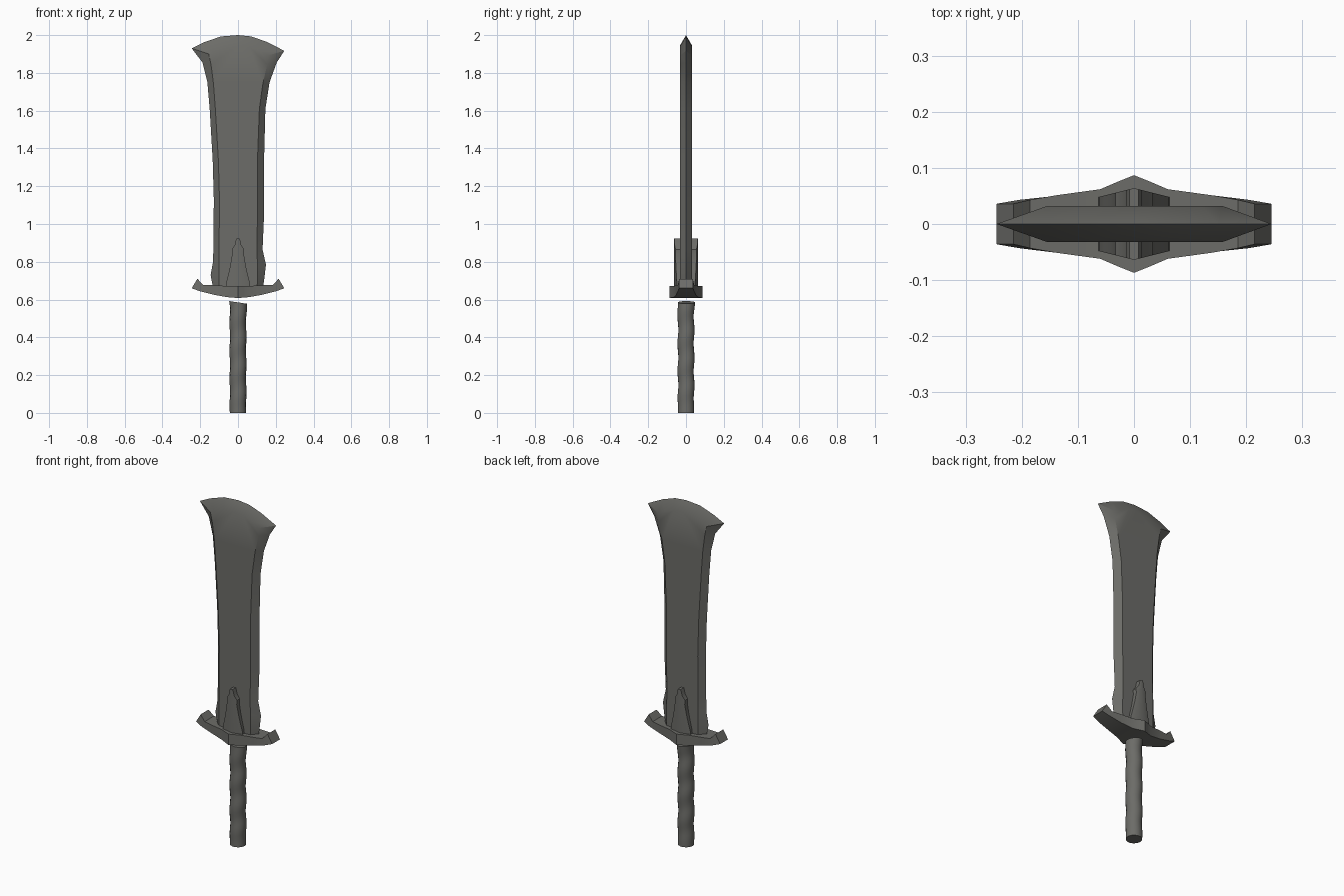
import bpy, bmesh, math

if "Cube" in bpy.data.objects:
    bpy.data.objects.remove(bpy.data.objects["Cube"])

steel = bpy.data.materials.new("dark_grey_metal")
steel.diffuse_color = (0.15, 0.15, 0.138, 1)
steel.use_nodes = True
steel.node_tree.nodes["Principled BSDF"].inputs["Base Color"].default_value = steel.diffuse_color


def loft(name, rings, angle=35):
    """Bridge closed rings of equal length and cap both ends."""
    bm = bmesh.new()
    loops = [[bm.verts.new(p) for p in ring] for ring in rings]
    n = len(loops[0])
    for a, b in zip(loops, loops[1:]):
        for i in range(n):
            j = (i + 1) % n
            bm.faces.new((a[i], a[j], b[j], b[i]))
    caps = [bm.faces.new(loops[0]), bm.faces.new(loops[-1])]
    bmesh.ops.recalc_face_normals(bm, faces=bm.faces)
    bmesh.ops.triangulate(bm, faces=[f for f in caps if len(f.verts) > 4])
    me = bpy.data.meshes.new(name)
    bm.to_mesh(me)
    bm.free()
    ob = bpy.data.objects.new(name, me)
    bpy.context.collection.objects.link(ob)
    me.materials.append(steel)
    bpy.ops.object.select_all(action='DESELECT')
    ob.select_set(True)
    bpy.context.view_layer.objects.active = ob
    bpy.ops.object.shade_smooth_by_angle(angle=math.radians(angle))
    return ob


# Blade: cutting edge (x, z) and the bevel's inward offset (dx, dz)
edge = [
    (-.13, .65, .03, 0), (-.145, .73, .045, 0), (-.132, .80, .032, 0),
    (-.13, .89, .03, 0), (-.128, 1.13, .03, 0), (-.134, 1.34, .03, 0),
    (-.15, 1.61, .03, 0), (-.162, 1.75, .032, -.005), (-.188, 1.855, .045, -.01),
    (-.245, 1.93, .09, -.03), (-.18, 1.962, .05, -.05), (-.09, 1.993, .02, -.055),
    (0, 2.0, 0, -.055), (.07, 1.993, -.01, -.055), (.15, 1.965, -.03, -.05),
    (.245, 1.917, -.087, -.025), (.205, 1.855, -.05, -.01), (.167, 1.75, -.035, -.005),
    (.145, 1.61, -.032, 0), (.138, 1.34, -.035, 0), (.138, 1.05, -.035, 0),
    (.13, .865, -.03, 0), (.148, .785, -.045, 0), (.138, .70, -.035, 0),
    (.13, .65, -.03, 0),
]
T = .032
inner = [(x + dx, z + dz) for x, z, dx, dz in edge]
loft("blade", [[(x, -T, z) for x, z in inner],
               [(x, 0, z) for x, z, _, _ in edge],
               [(x, T, z) for x, z in inner]], 30)

# Crossguard: half stations (bottom x, bottom z, top x, top z, half depth)
half = [(0, .608, 0, .672, .087), (.025, .61, .025, .672, .077),
        (.06, .613, .06, .672, .062), (.13, .626, .14, .676, .051),
        (.205, .645, .185, .678, .043), (.245, .66, .215, .71, .036)]
stations = [(-a, b, -c, d, e) for a, b, c, d, e in reversed(half[1:])] + half
loft("crossguard", [[(xb, -y, zb), (xt, -y, zt), (xt, y, zt), (xb, y, zb)]
                    for xb, zb, xt, zt, y in stations], 40)

# Ridged langet clasping both faces of the blade
rings = []
for z, w in [(.65, .064), (.69, .062), (.73, .052), (.78, .041), (.84, .031),
             (.865, .033), (.89, .016), (.91, .013), (.923, .008)]:
    y = .064 - .25 * w
    rings.append([(w, -y, z), (0, -.064, z), (-w, -y, z),
                  (-w, y, z), (0, .064, z), (w, y, z)])
loft("langet", rings, 30)

# Grip with shallow spiral wrapping and a slightly tilted upper end
SIDES, STEPS = 14, 26
rings = []
for k in range(STEPS + 1):
    t = k / STEPS
    ring = []
    for i in range(SIDES):
        a = 2 * math.pi * i / SIDES
        wave = math.sin(a - t * 8 * math.pi) * min(1, 6 * t)
        r = .0435 + .0025 * wave + .003 * max(0, t - .9) * 10
        x, y = r * math.cos(a), r * math.sin(a)
        ring.append((x, y, .585 * t - .15 * x * max(0, t - .8) * 5))
    rings.append(ring)
loft("grip", rings, 40)
